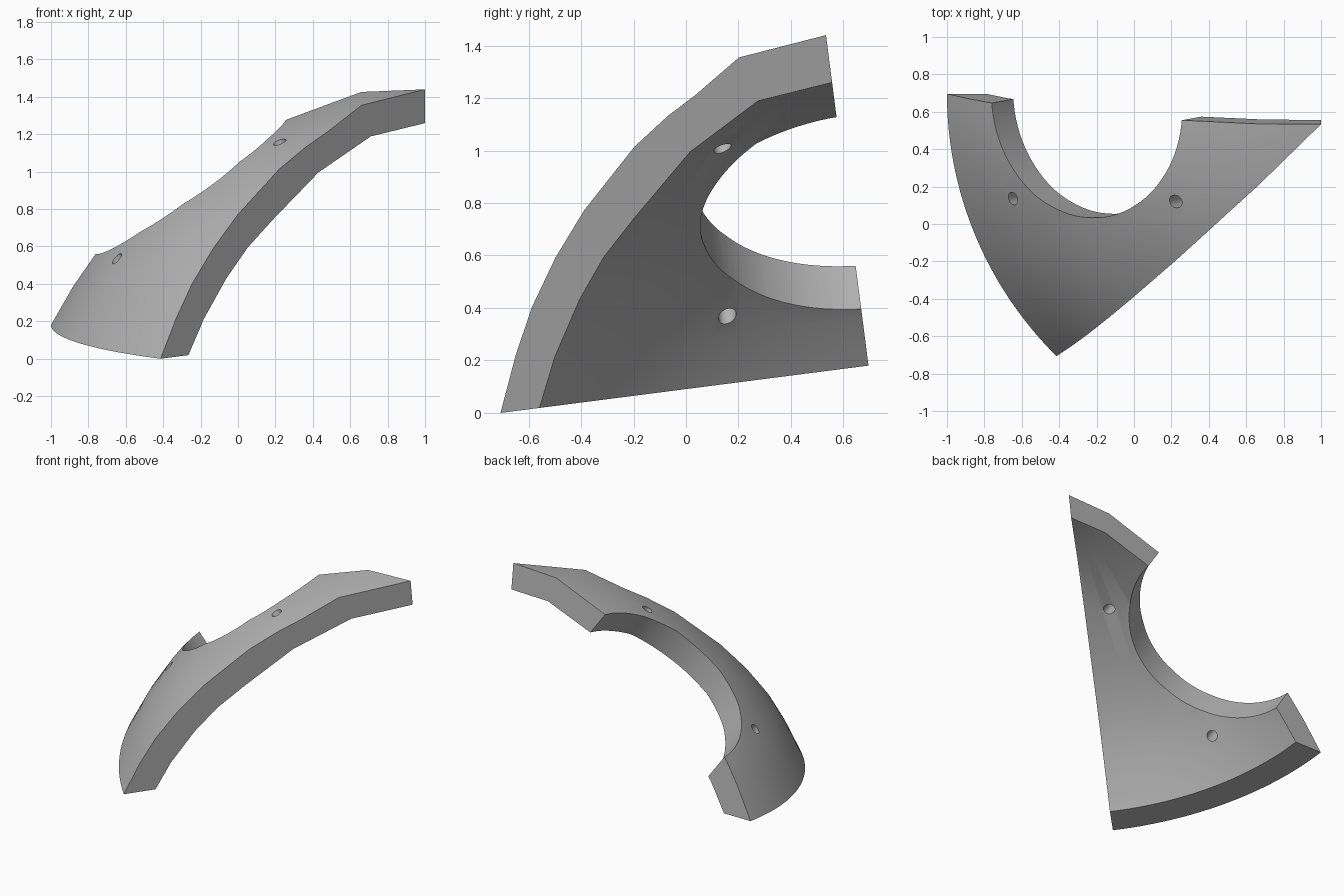
import bpy, bmesh, math
from mathutils import Matrix, Vector

cube = bpy.data.objects.get("Cube")
if cube:
    bpy.data.objects.remove(cube, do_unlink=True)

STEPS = 24                      # slices across the 45 degree wedge
POLE = Vector((1.0, 0.713, 0.09))
TILT = math.atan(0.1286)
BORE = Vector((-0.57, 0, 0.82)).normalized()

# Dome profiles as (radius, height), from the rim up to below the top facet
OUTER = [(2, 0), (1.88, .21), (1.76, .384), (1.6, .56), (1.414, .725),
         (1.1, .942), (.9, 1.042), (.74, 1.107)]
INNER = [(1.789, 0), (1.672, .185), (1.5, .39), (1.34, .54), (1.154, .67),
         (.807, .895)]

grey = bpy.data.materials.new("plain grey")
grey.use_nodes = True
colour = (0.45, 0.45, 0.45, 1)
grey.diffuse_color = colour
grey.node_tree.nodes["Principled BSDF"].inputs["Base Color"].default_value = colour


def make_object(name, bm):
    mesh = bpy.data.meshes.new(name)
    bm.to_mesh(mesh)
    bm.free()
    mesh.materials.append(grey)
    obj = bpy.data.objects.new(name, mesh)
    bpy.context.collection.objects.link(obj)
    return obj


def polar(r, a, h):
    return POLE + Vector((-r * math.cos(a), -r * math.sin(a), h))


def dome_columns(bm, profile, facet_x, facet_h, top_h):
    """Sweep a profile; the top facet meets it along a straight crease."""
    top = bm.verts.new(polar(0, 0, top_h))
    columns = []
    for i in range(STEPS + 1):
        a = math.radians(45) * i / STEPS
        points = profile + [(facet_x / math.cos(a), facet_h - .028 * math.tan(a))]
        columns.append([bm.verts.new(polar(r, a, h)) for r, h in points])
    for left, right in zip(columns, columns[1:]):
        for j in range(len(left) - 1):
            bm.faces.new((left[j], right[j], right[j + 1], left[j + 1]))
        bm.faces.new((left[-1], right[-1], top))
    return columns, top


# Thick dome wedge
bm = bmesh.new()
outer, outer_top = dome_columns(bm, OUTER, .34, 1.256, 1.27)
inner, inner_top = dome_columns(bm, INNER, .29, 1.082, 1.088)
for i in range(STEPS):
    bm.faces.new((outer[i][0], outer[i + 1][0], inner[i + 1][0], inner[i][0]))
for k in (0, -1):
    bm.faces.new(outer[k] + [outer_top, inner_top] + inner[k][::-1])
bmesh.ops.recalc_face_normals(bm, faces=bm.faces)
shell = make_object("dome_segment", bm)


# Large round opening and two small holes, all bored in one direction
def bore(name, centre, radius, sides):
    turn = Vector((0, 0, 1)).rotation_difference(BORE).to_matrix().to_4x4()
    bm = bmesh.new()
    bmesh.ops.create_cone(bm, cap_ends=True, segments=sides, radius1=radius,
                          radius2=radius, depth=1.2,
                          matrix=Matrix.Translation(centre) @ turn)
    cutter = make_object(name, bm)
    cutter.hide_render = True
    mod = shell.modifiers.new(name, 'BOOLEAN')
    mod.operation = 'DIFFERENCE'
    mod.solver = 'EXACT'
    mod.object = cutter
    bpy.ops.object.modifier_apply(modifier=mod.name)
    bpy.data.objects.remove(cutter, do_unlink=True)


bpy.ops.object.select_all(action='DESELECT')
bpy.context.view_layer.objects.active = shell
shell.select_set(True)
bore("opening_cutter", (-.25, .7685, .831), .6255, 96)
bore("lower_hole_cutter", (-.65, .203, .518), .035, 24)
bore("upper_hole_cutter", (.225, .267, 1.13), .035, 24)

# Lean the piece back and smooth the curved faces
shell.data.transform(Matrix.Rotation(TILT, 4, 'X'))
bpy.ops.object.shade_smooth_by_angle(angle=math.radians(30))
